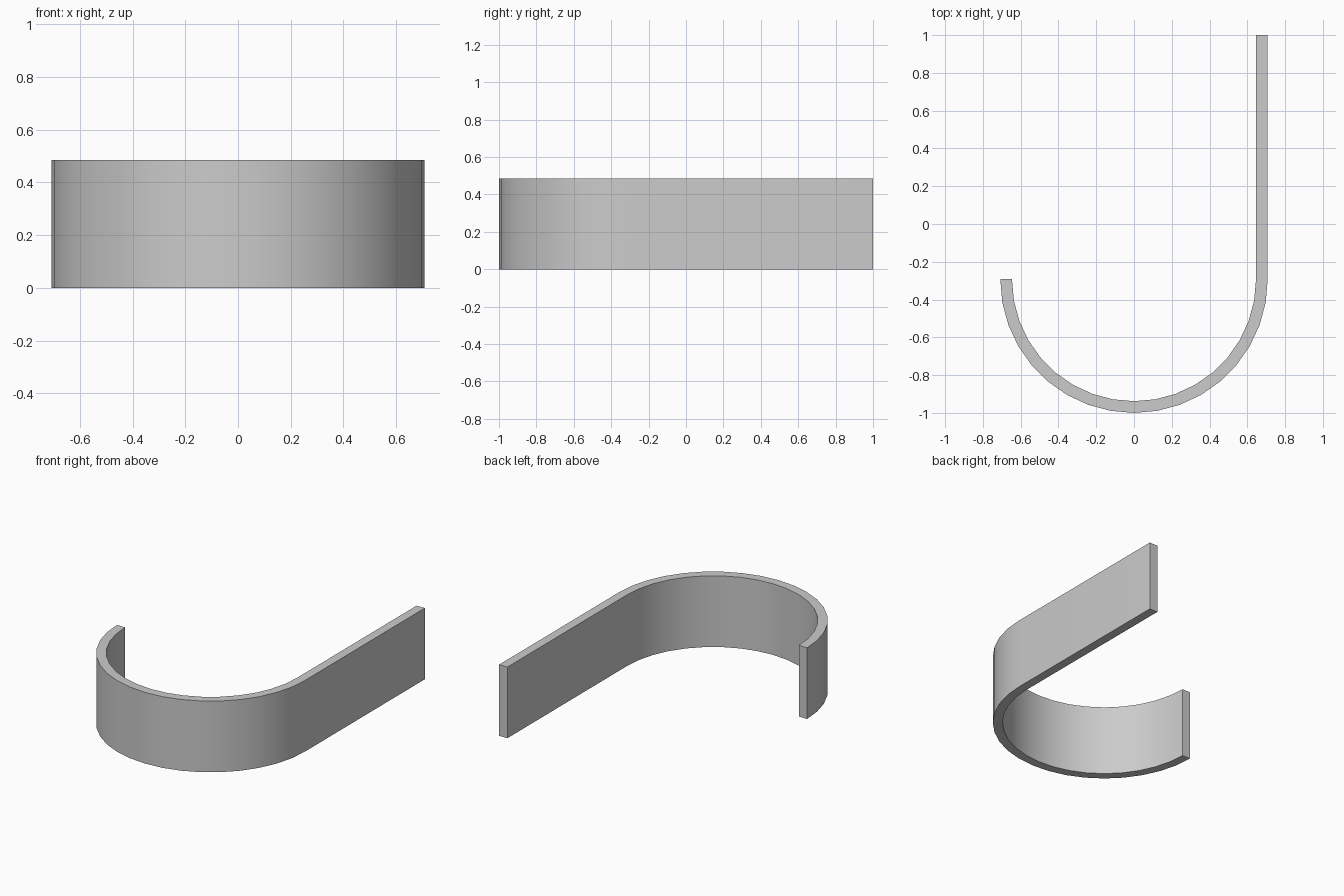
import bpy, bmesh, math

cube = bpy.data.objects.get("Cube")
if cube:
    bpy.data.objects.remove(cube, do_unlink=True)

OUTER, INNER, HEIGHT = 0.708, 0.646, 0.485
BEND_Y, END_Y, STEPS = -0.292, 1.0, 18

# Plain grey material
grey = bpy.data.materials.new("plain grey")
grey.use_nodes = True
colour = (0.6, 0.6, 0.6, 1)
grey.diffuse_color = colour
grey.node_tree.nodes["Principled BSDF"].inputs["Base Color"].default_value = colour


def edge_line(radius):
    """Half-circle bend followed by the straight arm."""
    angles = [math.pi * (1 + i / STEPS) for i in range(STEPS + 1)]
    line = [(radius * math.cos(a), BEND_Y + radius * math.sin(a)) for a in angles]
    return line + [(radius, END_Y)]


# Hook-shaped strip: flat outline made of quads, raised to full height
bm = bmesh.new()
outer, inner = [[bm.verts.new((x, y, 0)) for x, y in edge_line(r)]
                for r in (OUTER, INNER)]
for i in range(len(outer) - 1):
    bm.faces.new((outer[i], outer[i + 1], inner[i + 1], inner[i]))
raised = bmesh.ops.extrude_face_region(bm, geom=bm.faces[:])
top = [g for g in raised["geom"] if isinstance(g, bmesh.types.BMVert)]
bmesh.ops.translate(bm, verts=top, vec=(0, 0, HEIGHT))
bmesh.ops.recalc_face_normals(bm, faces=bm.faces[:])

mesh = bpy.data.meshes.new("curved_strip")
bm.to_mesh(mesh)
bm.free()
mesh.materials.append(grey)
strip = bpy.data.objects.new("curved_strip", mesh)
bpy.context.collection.objects.link(strip)

# Smooth bend with crisp rims
bpy.ops.object.select_all(action="DESELECT")
strip.select_set(True)
bpy.context.view_layer.objects.active = strip
bpy.ops.object.shade_smooth_by_angle(angle=math.radians(30))
